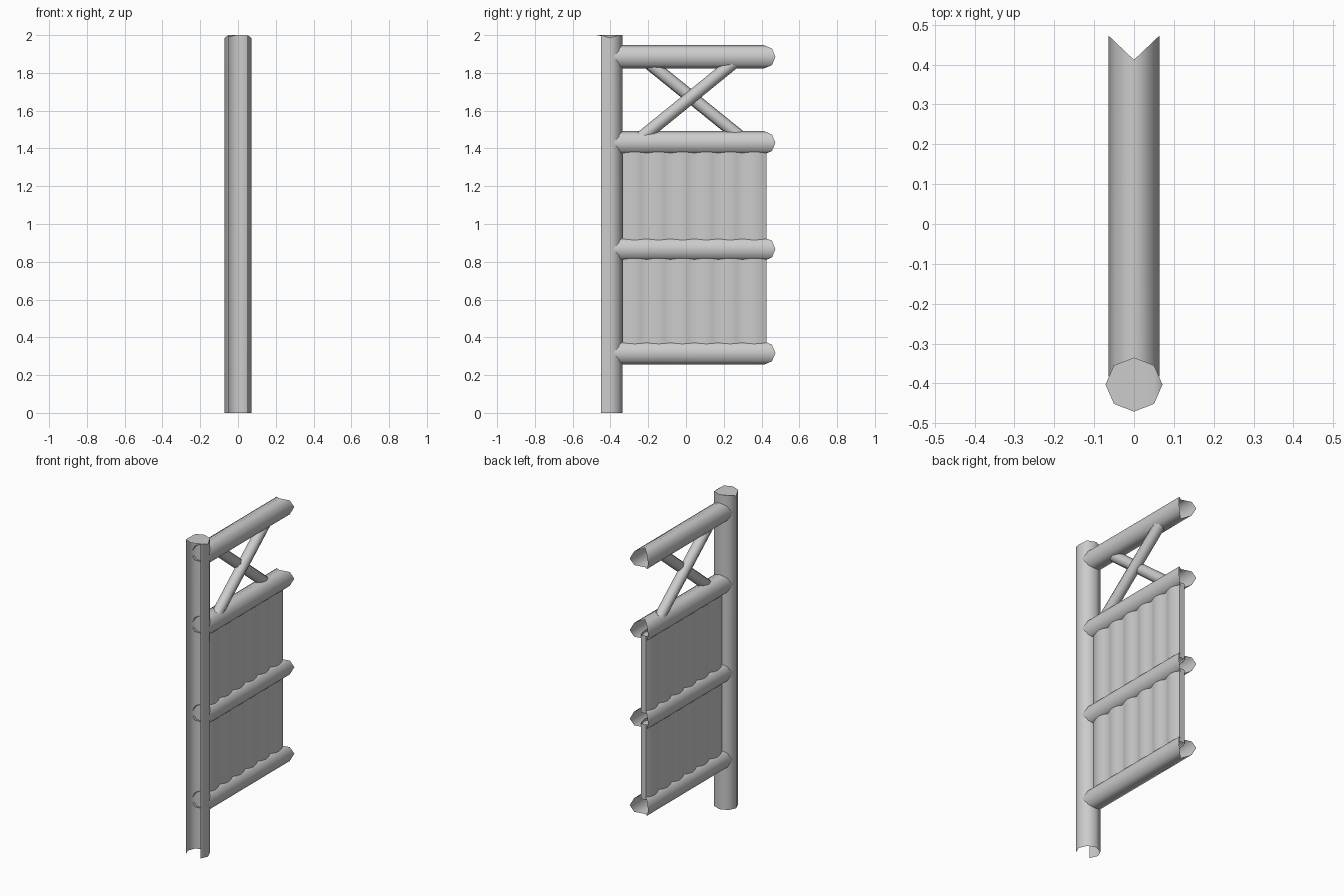
import bpy, math
from mathutils import Vector

if "Cube" in bpy.data.objects:
    bpy.data.objects.remove(bpy.data.objects["Cube"])


def make(name, verts, faces, angle=50):
    me = bpy.data.meshes.new(name)
    me.from_pydata(verts, [], faces)
    ob = bpy.data.objects.new(name, me)
    bpy.context.collection.objects.link(ob)
    bpy.ops.object.select_all(action='DESELECT')
    ob.select_set(True)
    bpy.context.view_layer.objects.active = ob
    bpy.ops.object.shade_smooth_by_angle(angle=math.radians(angle))
    return ob


def loft(name, a, b, skip=(), caps=(), angle=50):
    """Open tube between two matching loops."""
    n = len(a)
    faces = [(i, (i + 1) % n, n + (i + 1) % n, n + i) for i in range(n) if i not in skip]
    return make(name, a + b, faces + list(caps), angle)


def ring(n, r):
    return [(r * math.cos(2 * math.pi * i / n), r * math.sin(2 * math.pi * i / n)) for i in range(n)]


# Post: octagonal, two front-facing sides and the base left open, capped on top
POST_Y = -0.403
low, high = [], []
for x, y in ring(8, 0.068):
    x *= 1.05
    low.append((x, POST_Y + y, 0))
    high.append((x, POST_Y + y, 1.985 if abs(x) > 0.06 else 2.0))
loft("post", low, high, skip=(5, 6),
     caps=[(9, 10, 11, 12, 13, 14, 15), (9, 15, 8)])

# Rails: octagonal open tubes with both ends notched to wrap the posts
RAILS = {"bottom_rail": 0.317, "middle_rail": 0.867, "upper_rail": 1.43, "top_rail": 1.885}
for name, z0 in RAILS.items():
    start, end = [], []
    for x, z in ring(8, 0.062):
        x *= 1.04
        start.append((x, -0.335 - 0.75 * abs(x), z0 + z))
        end.append((x, 0.412 + 0.95 * abs(x), z0 + z))
    loft(name, end, start)

# Cross braces: slim octagonal tubes lying side by side
def brace(name, x0, y0, z0, y1, z1, r=0.034):
    d = Vector((0, y1 - y0, z1 - z0)).normalized()
    side, up = Vector((1, 0, 0)), d.cross(Vector((1, 0, 0)))
    p, q = Vector((x0, y0, z0)), Vector((x0, y1, z1))
    off = [side * u + up * v for u, v in ring(8, r)]
    loft(name, [tuple(p - d * 0.03 + o) for o in off], [tuple(q + d * 0.03 + o) for o in off])


brace("brace_rising", 0.015, -0.215, 1.475, 0.228, 1.835)
brace("brace_falling", -0.015, 0.27, 1.475, -0.175, 1.835)

# Infill panels: a row of shallow rounded boards, bulging on both sides
BOARDS, STEPS, Y0, Y1 = 6, 4, -0.335, 0.425
outline = []
count = BOARDS * STEPS
for i in range(count + 1):
    y = Y0 + (Y1 - Y0) * i / count
    t = (i % STEPS) / STEPS
    outline.append((0.018 + 0.016 * math.sin(math.pi * t), y))
outline += [(-x, y) for x, y in reversed(outline)]
levels = [RAILS["bottom_rail"], RAILS["middle_rail"], RAILS["upper_rail"]]
for name, za, zb in zip(("lower_panel", "upper_panel"), levels, levels[1:]):
    loft(name, [(x, y, za + 0.035) for x, y in outline],
         [(x, y, zb - 0.035) for x, y in outline], angle=60)
